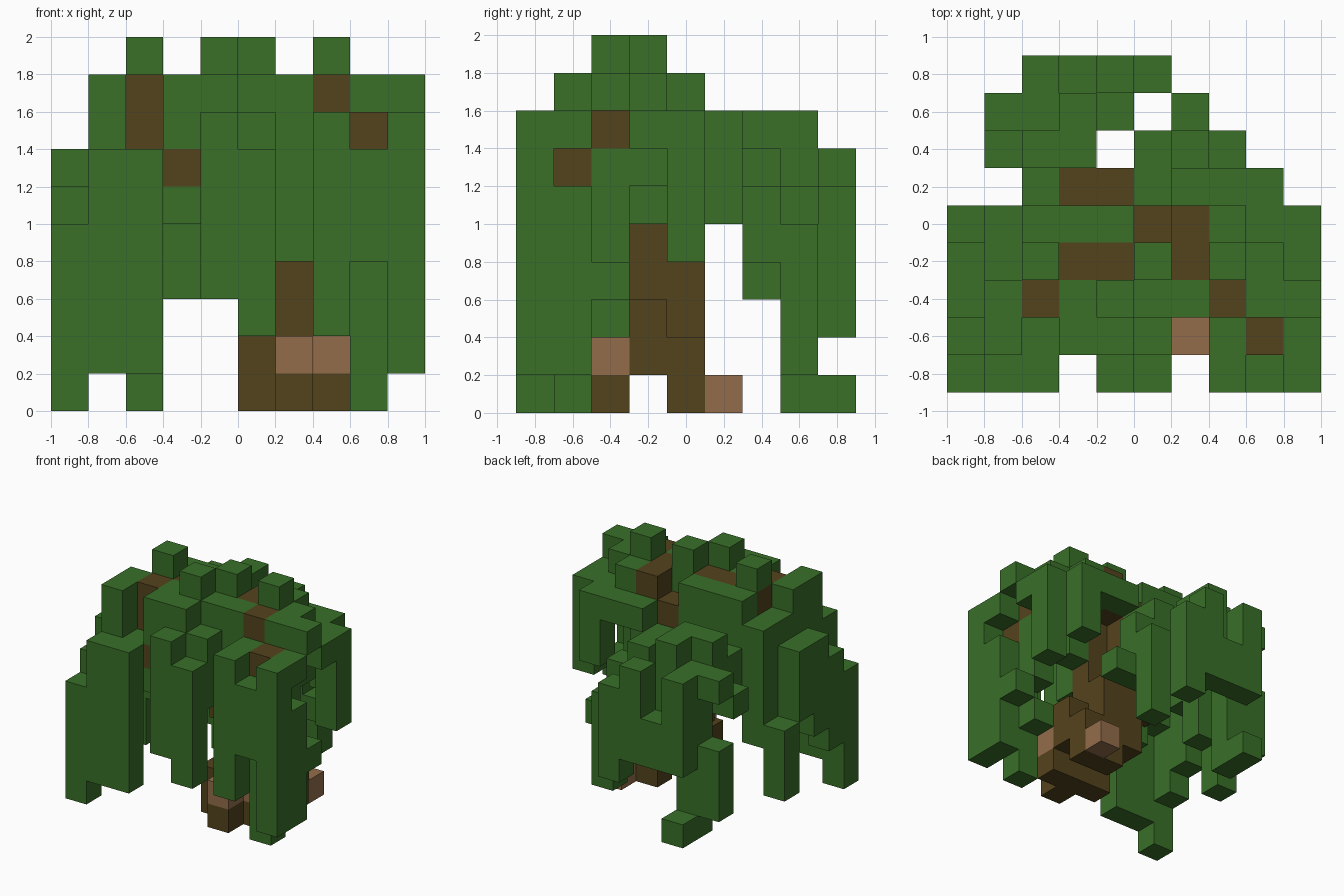
import bpy
import bmesh
from mathutils import Vector

default = bpy.data.objects.get("Cube")
if default:
    bpy.data.objects.remove(default, do_unlink=True)

UNIT = 0.2
ORIGIN = Vector((-1.0, -0.9, 0.0))
parts = {}      # part name -> set of filled grid cells
owner = {}      # grid cell -> part name


def make_material(name, colour):
    mat = bpy.data.materials.new(name)
    mat.use_nodes = True
    mat.diffuse_color = colour
    mat.node_tree.nodes["Principled BSDF"].inputs["Base Color"].default_value = colour
    return mat


leaf = make_material("leaf green", (0.041, 0.162, 0.022, 1))
bark = make_material("bark brown", (0.088, 0.056, 0.012, 1))
pale = make_material("pale root brown", (0.295, 0.152, 0.070, 1))


def column(part, x, y, low, high):
    """Stack of cubes from level low to level high; first part placed wins."""
    for z in range(low, high + 1):
        if (x, y, z) not in owner:
            owner[x, y, z] = part
            parts.setdefault(part, set()).add((x, y, z))


def row(part, level, y, first, last):
    """Line of cubes along x."""
    for x in range(first, last + 1):
        column(part, x, y, level, level)


def vine(side, x, y, low, high):
    column(side + "_vines", x, y, low, high)


def branch(x, y, low, high):
    column("branches", x, y, low, high)


# Trunk, flaring at the foot
column("trunk", x=6, y=3, low=1, high=7)
column("trunk", x=5, y=3, low=1, high=7)
column("trunk", x=5, y=4, low=1, high=7)
column("trunk", x=4, y=4, low=3, high=4)
column("trunk", x=6, y=4, low=0, high=3)
column("trunk", x=7, y=3, low=1, high=2)
column("trunk", x=7, y=4, low=0, high=1)
column("trunk", x=5, y=2, low=0, high=1)
column("trunk", x=6, y=2, low=0, high=1)
column("trunk", x=7, y=2, low=0, high=0)
column("trunk", x=6, y=1, low=0, high=0)

# Pale root tips
column("root_tips", x=6, y=1, low=1, high=1)
column("root_tips", x=7, y=2, low=1, high=1)
column("root_tips", x=7, y=5, low=0, high=0)

# Branches that break through the crown
branch(x=2, y=2, low=7, high=8)
branch(x=2, y=3, low=8, high=8)
branch(x=3, y=1, low=6, high=6)
branch(x=3, y=2, low=6, high=7)
branch(x=3, y=3, low=8, high=8)
branch(x=4, y=3, low=7, high=8)
branch(x=6, y=3, low=8, high=8)
branch(x=6, y=4, low=7, high=8)
branch(x=7, y=2, low=7, high=8)
branch(x=8, y=2, low=7, high=7)
branch(x=8, y=1, low=6, high=7)
branch(x=3, y=5, low=6, high=6)
branch(x=4, y=5, low=6, high=6)
branch(x=4, y=4, low=6, high=6)

# Crown: lower layer
row("crown", level=7, y=1, first=3, last=5)
row("crown", level=7, y=2, first=1, last=7)
row("crown", level=7, y=3, first=1, last=9)
row("crown", level=7, y=4, first=1, last=9)
row("crown", level=7, y=5, first=6, last=8)
# Crown: upper layer
row("crown", level=8, y=1, first=3, last=4)
row("crown", level=8, y=2, first=3, last=6)
row("crown", level=8, y=2, first=8, last=9)
row("crown", level=8, y=3, first=5, last=8)
row("crown", level=8, y=4, first=2, last=4)
row("crown", level=8, y=4, first=7, last=7)
# Crown: small tufts
for x, y in ((2, 3), (4, 2), (5, 3), (7, 3)):
    column("crown_tufts", x, y, low=9, high=9)

# Front curtain, right clump
vine("front", x=0, y=0, low=0, high=4)
vine("front", x=1, y=0, low=1, high=6)
vine("front", x=2, y=0, low=1, high=6)
vine("front", x=1, y=1, low=5, high=8)
vine("front", x=1, y=2, low=6, high=8)
vine("front", x=2, y=1, low=5, high=6)
vine("front", x=3, y=1, low=5, high=5)
vine("front", x=3, y=2, low=3, high=5)
# Front curtain, middle clump
vine("front", x=4, y=0, low=3, high=7)
vine("front", x=5, y=0, low=2, high=6)
vine("front", x=5, y=1, low=5, high=7)
vine("front", x=4, y=1, low=6, high=7)
vine("front", x=6, y=2, low=4, high=7)
# Front curtain, left clump
vine("front", x=7, y=0, low=2, high=7)
vine("front", x=7, y=1, low=6, high=7)
vine("front", x=8, y=0, low=4, high=6)
vine("front", x=8, y=1, low=0, high=5)
vine("front", x=9, y=0, low=1, high=7)
vine("front", x=9, y=1, low=1, high=5)
vine("front", x=9, y=1, low=7, high=7)

# Left side vines
vine("left", x=8, y=2, low=2, high=2)
vine("left", x=9, y=2, low=3, high=3)
vine("left", x=8, y=2, low=4, high=6)
vine("left", x=7, y=3, low=5, high=5)
vine("left", x=8, y=3, low=6, high=6)
vine("left", x=9, y=4, low=4, high=7)
vine("left", x=8, y=5, low=5, high=7)

# Right side vines
vine("right", x=0, y=1, low=2, high=5)
vine("right", x=0, y=2, low=3, high=6)
vine("right", x=0, y=3, low=4, high=6)
vine("right", x=0, y=4, low=1, high=3)
vine("right", x=1, y=4, low=3, high=7)
vine("right", x=1, y=3, low=5, high=7)
vine("right", x=2, y=5, low=5, high=6)

# Back curtain
vine("back", x=2, y=8, low=3, high=6)
vine("back", x=3, y=8, low=3, high=4)
vine("back", x=4, y=8, low=3, high=6)
vine("back", x=5, y=8, low=2, high=5)
vine("back", x=2, y=8, low=0, high=0)
vine("back", x=2, y=7, low=0, high=6)
vine("back", x=1, y=7, low=1, high=3)
vine("back", x=1, y=7, low=6, high=6)
vine("back", x=3, y=7, low=5, high=7)
vine("back", x=4, y=7, low=3, high=5)
vine("back", x=1, y=6, low=5, high=5)
vine("back", x=2, y=6, low=5, high=7)
vine("back", x=3, y=6, low=6, high=7)
vine("back", x=5, y=5, low=5, high=6)
vine("back", x=5, y=6, low=5, high=6)
vine("back", x=6, y=6, low=3, high=5)
vine("back", x=6, y=7, low=1, high=4)
vine("back", x=7, y=6, low=3, high=3)


def build(name, cells, mat):
    """Make one object from the outer faces of its cubes."""
    bm = bmesh.new()
    for cell in sorted(cells):
        base = Vector(cell)
        for axis in range(3):
            for side in (0, 1):
                step = Vector((0, 0, 0))
                step[axis] = 2 * side - 1
                if tuple(int(c) for c in base + step) in owner:
                    continue
                a, b = (axis + 1) % 3, (axis + 2) % 3
                loop = []
                for s, t in ((0, 0), (1, 0), (1, 1), (0, 1)):
                    p = base.copy()
                    p[axis] += side
                    p[a] += s
                    p[b] += t
                    loop.append(bm.verts.new(ORIGIN + p * UNIT))
                bm.faces.new(loop if side else loop[::-1])
    bmesh.ops.remove_doubles(bm, verts=bm.verts, dist=UNIT / 100)
    mesh = bpy.data.meshes.new(name)
    bm.to_mesh(mesh)
    bm.free()
    mesh.materials.append(mat)
    bpy.context.collection.objects.link(bpy.data.objects.new(name, mesh))


finish = {"trunk": bark, "branches": bark, "root_tips": pale}
for name, cells in parts.items():
    build(name, cells, finish.get(name, leaf))
